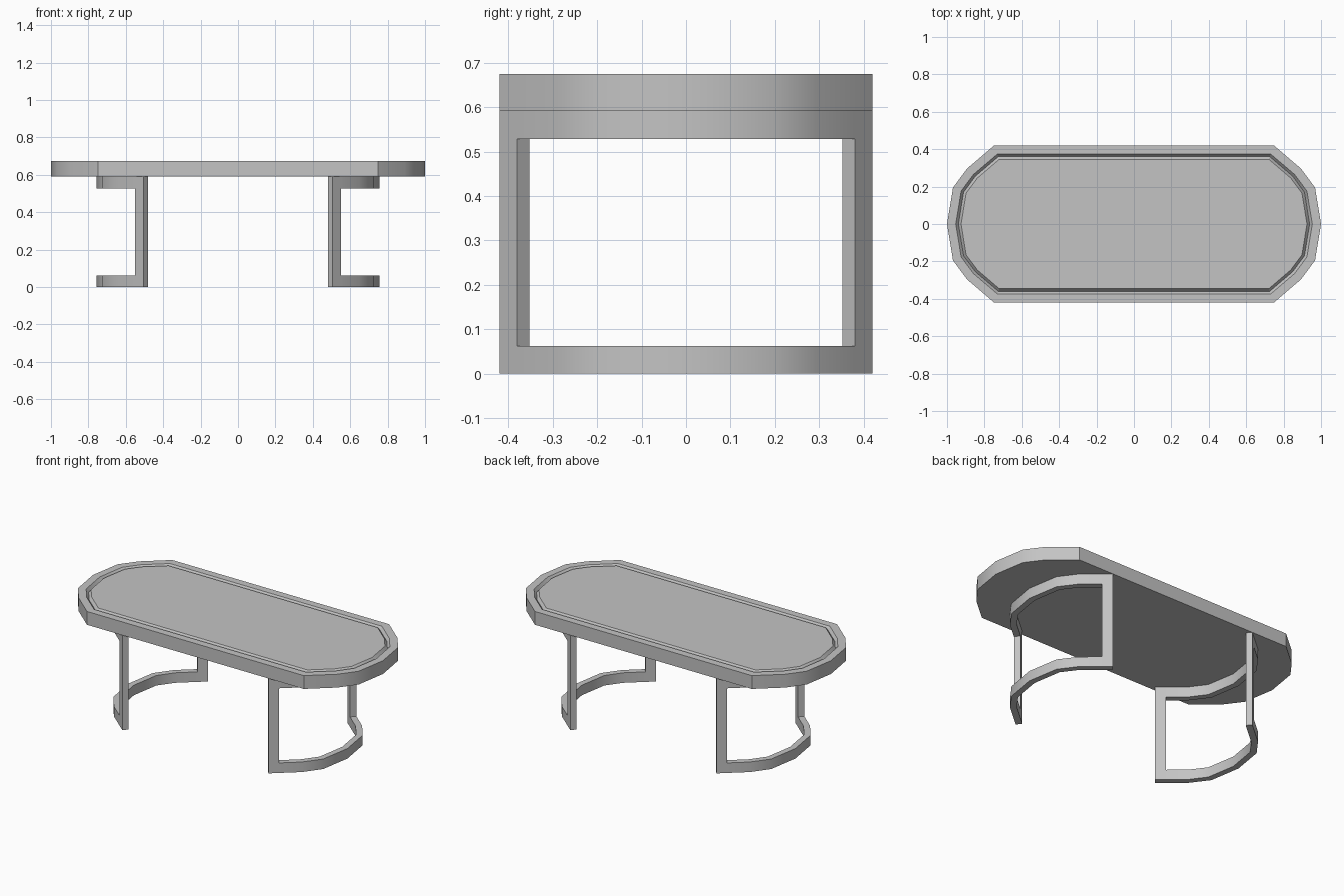
import bpy
import bmesh
from mathutils import Vector

cube = bpy.data.objects.get("Cube")
if cube:
    bpy.data.objects.remove(cube, do_unlink=True)

HEIGHT, TOP_Z = 0.675, 0.592

grey = bpy.data.materials.new("plain_grey")
grey.use_nodes = True
grey.diffuse_color = (0.55, 0.55, 0.55, 1)
grey.node_tree.nodes["Principled BSDF"].inputs["Base Color"].default_value = grey.diffuse_color

# Rounded end profile, shared by the tabletop and the legs
quarter = [Vector(p) for p in ((0.748, -0.42), (0.892, -0.297), (0.968, -0.195))]
end = quarter + [Vector((1, 0))] + [Vector((p.x, -p.y)) for p in reversed(quarter)]


def inset(loop, d):
    """Shrink a counter-clockwise outline by an even distance."""
    result = []
    for i, p in enumerate(loop):
        a = (p - loop[i - 1]).normalized()
        b = (loop[(i + 1) % len(loop)] - p).normalized()
        na, nb = Vector((-a.y, a.x)), Vector((-b.y, b.x))
        result.append(p + (na + nb) * d / (1 + na.dot(nb)))
    return result


def finish(name, bm, thickness=0):
    mesh = bpy.data.meshes.new(name)
    bm.to_mesh(mesh)
    bm.free()
    mesh.materials.append(grey)
    obj = bpy.data.objects.new(name, mesh)
    bpy.context.collection.objects.link(obj)
    bpy.ops.object.select_all(action='DESELECT')
    obj.select_set(True)
    bpy.context.view_layer.objects.active = obj
    if thickness:
        mod = obj.modifiers.new("thickness", 'SOLIDIFY')
        mod.thickness = thickness
        mod.offset = -1
        mod.use_even_offset = True
        bpy.ops.object.modifier_apply(modifier=mod.name)
    bpy.ops.object.shade_smooth_by_angle(angle=0.53)


# Tabletop: slab with a V groove running around the panel
outline = end + [-p for p in end]
bm = bmesh.new()
rings = []
for d, z in ((0, TOP_Z), (0, HEIGHT), (0.046, HEIGHT),
             (0.06, HEIGHT - 0.018), (0.074, HEIGHT)):
    rings.append([bm.verts.new((p.x, p.y, z)) for p in inset(outline, d)])
for low, high in zip(rings, rings[1:]):
    for i in range(len(low)):
        j = (i + 1) % len(low)
        bm.faces.new((low[i], low[j], high[j], high[i]))
bm.faces.new(rings[-1])
bm.faces.new(list(reversed(rings[0])))
finish("tabletop", bm)

# Legs: curved band with a window, leaving two posts and two bars
path = [p - Vector((0.244, 0)) for p in end]
path.insert(1, path[0].lerp(path[1], 0.32))
path.insert(-1, path[-1].lerp(path[-2], 0.32))
levels = (0, 0.0625, 0.528, TOP_Z)
for name, side in (("left_leg", 1), ("right_leg", -1)):
    bm = bmesh.new()
    grid = [[bm.verts.new((p.x * side, p.y * side, z)) for z in levels] for p in path]
    last = len(path) - 2
    for i in range(last + 1):
        for k in range(3):
            if k != 1 or i in (0, last):
                bm.faces.new((grid[i][k], grid[i + 1][k],
                              grid[i + 1][k + 1], grid[i][k + 1]))
    finish(name, bm, 0.037)
